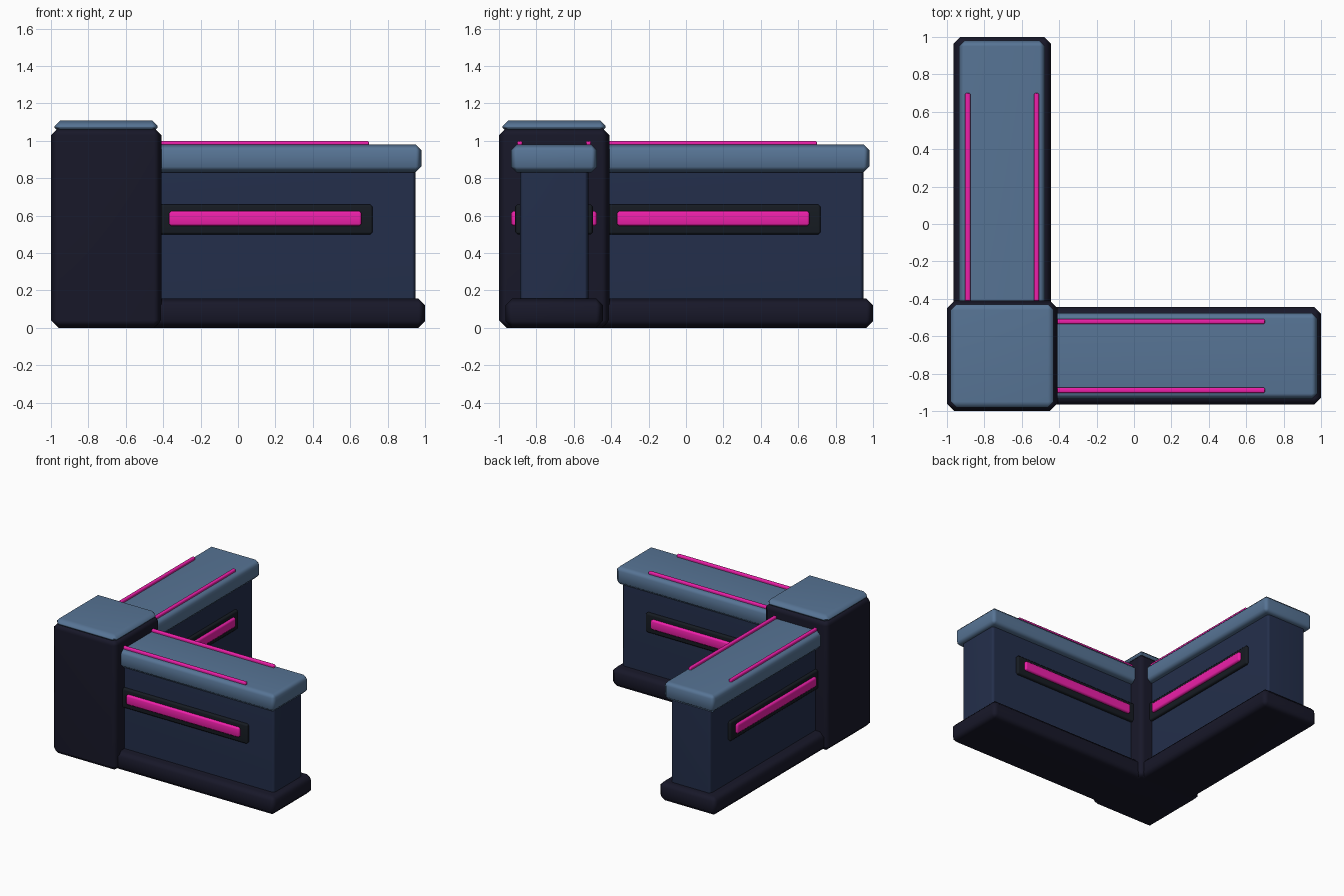
import bpy
import bmesh
import math
from mathutils import Vector

if "Cube" in bpy.data.objects:
    bpy.data.objects.remove(bpy.data.objects["Cube"])


def material(name, rgb):
    m = bpy.data.materials.new(name)
    m.diffuse_color = (*rgb, 1)
    m.use_nodes = True
    m.node_tree.nodes["Principled BSDF"].inputs["Base Color"].default_value = m.diffuse_color
    return m


DARK = material("dark_metal", (0.009, 0.009, 0.022))
NAVY = material("navy_wall", (0.017, 0.028, 0.070))
STEEL = material("steel_blue", (0.095, 0.175, 0.300))
BLACK = material("black_recess", (0.008, 0.011, 0.016))
PINK = material("pink_glow", (0.85, 0.014, 0.40))


def box(name, x, y, z, mat, bevel, swap=False):
    """Chamfered box from (min, max) ranges; swap exchanges x and y."""
    if swap:
        x, y = y, x
    lo, hi = Vector((x[0], y[0], z[0])), Vector((x[1], y[1], z[1]))
    bm = bmesh.new()
    bmesh.ops.create_cube(bm, size=1)
    for v in bm.verts:
        v.co = Vector([(lo[i] + hi[i]) / 2 + v.co[i] * (hi[i] - lo[i]) for i in range(3)])
    mesh = bpy.data.meshes.new(name)
    bm.to_mesh(mesh)
    bm.free()
    ob = bpy.data.objects.new(name, mesh)
    bpy.context.collection.objects.link(ob)
    mesh.materials.append(mat)
    mesh.shade_smooth()
    b = ob.modifiers.new("chamfer", 'BEVEL')
    b.width = bevel
    b.segments = 1
    b.limit_method = 'ANGLE'
    b.angle_limit = math.radians(30)
    ob.modifiers.new("normals", 'WEIGHTED_NORMAL')
    return ob


# Corner post and its cap
box("corner_post", (-1, -0.41), (-1, -0.41), (0, 1.07), DARK, 0.04)
box("post_cap", (-0.98, -0.43), (-0.98, -0.43), (1.04, 1.11), STEEL, 0.03)

# Two identical wall wings, along x and along y
C = -0.705
for wing, swap in (("front", False), ("side", True)):
    def part(name, x, half, z, mat, bevel):
        box(f"{wing}_{name}", x, (C - half, C + half), z, mat, bevel, swap)

    part("base", (-0.7, 1.0), 0.26, (0, 0.157), DARK, 0.036)
    part("wall", (-0.7, 0.95), 0.183, (0.12, 0.87), NAVY, 0.02)
    part("top_rail", (-0.7, 0.98), 0.23, (0.832, 0.98), STEEL, 0.03)

    for s, side in ((-1, "outer"), (1, "inner")):
        def span(a, b):
            return tuple(sorted((C + s * a, C + s * b)))

        # Dark recess, light bar and thin top strip on each side
        box(f"{wing}_{side}_recess", (-0.43, 0.72), span(0.16, 0.208), (0.50, 0.66), BLACK, 0.012, swap)
        box(f"{wing}_{side}_light_bar", (-0.37, 0.66), span(0.185, 0.23), (0.545, 0.625), PINK, 0.012, swap)
        box(f"{wing}_{side}_top_strip", (-0.43, 0.70), span(0.17, 0.198), (0.97, 1.0), PINK, 0.006, swap)
